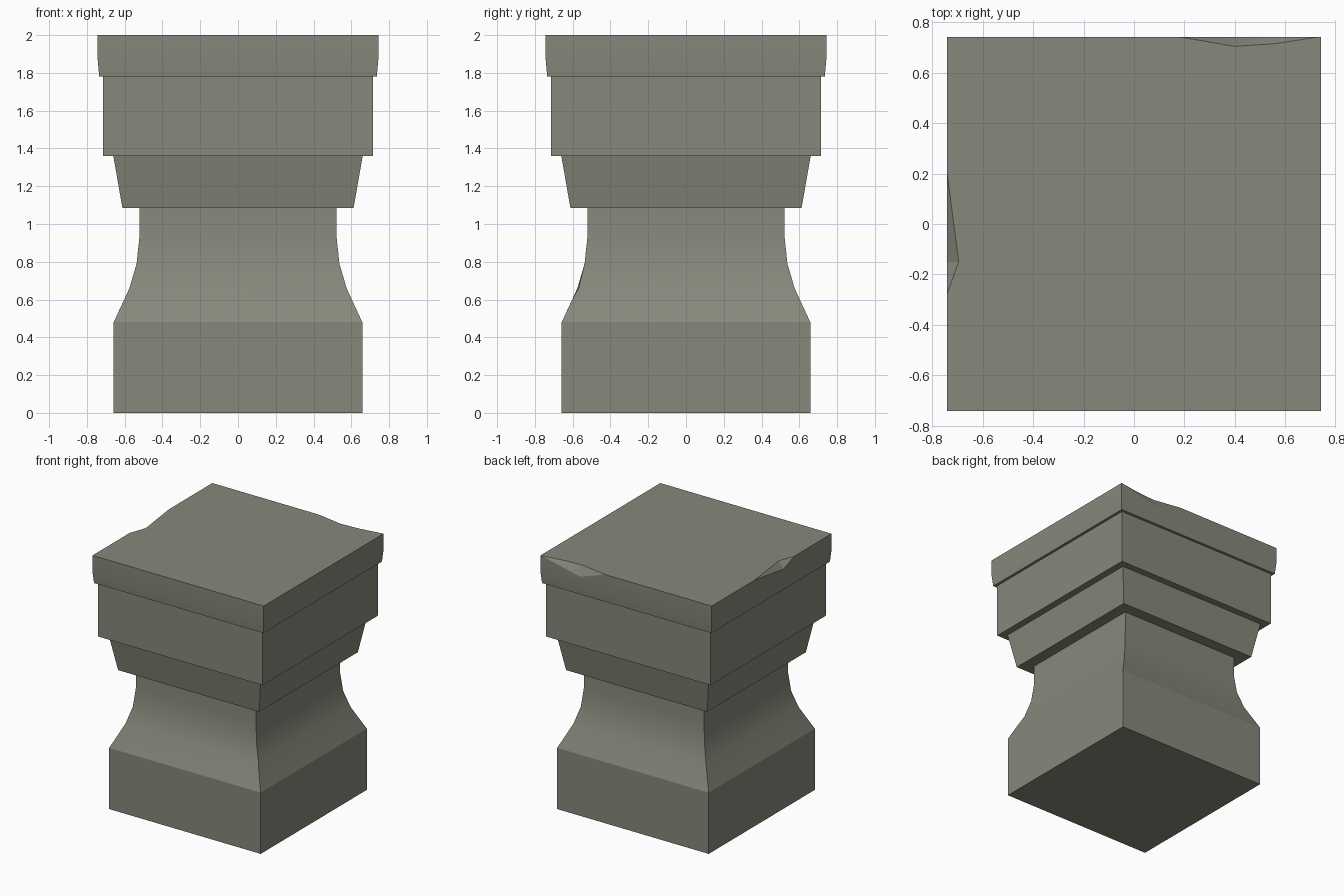
import bpy, bmesh, math

if "Cube" in bpy.data.objects:
    bpy.data.objects.remove(bpy.data.objects["Cube"])


def finish(name, bm):
    bmesh.ops.recalc_face_normals(bm, faces=bm.faces)
    mesh = bpy.data.meshes.new(name)
    bm.to_mesh(mesh)
    bm.free()
    obj = bpy.data.objects.new(name, mesh)
    bpy.context.collection.objects.link(obj)
    return obj


def square_loft(name, profile):
    """Stack square rings from (half width, height) pairs and cap both ends."""
    bm = bmesh.new()
    rings = [[bm.verts.new((sx * w, sy * w, z))
              for sx, sy in ((-1, -1), (1, -1), (1, 1), (-1, 1))]
             for w, z in profile]
    for low, high in zip(rings, rings[1:]):
        for i in range(4):
            j = (i + 1) % 4
            bm.faces.new((low[i], low[j], high[j], high[i]))
    bm.faces.new(rings[0][::-1])
    bm.faces.new(rings[-1])
    return finish(name, bm)


def chip(target, name, points):
    """Knock a convex flake out of the stone."""
    bm = bmesh.new()
    for p in points:
        bm.verts.new(p)
    bmesh.ops.convex_hull(bm, input=bm.verts)
    cutter = finish(name, bm)
    cutter.hide_render = True
    mod = target.modifiers.new(name, 'BOOLEAN')
    mod.operation = 'DIFFERENCE'
    mod.solver = 'EXACT'
    mod.object = cutter
    bpy.context.view_layer.objects.active = target
    bpy.ops.object.modifier_apply(modifier=mod.name)
    bpy.data.objects.remove(cutter)


# Stone pedestal: plinth, flared shaft, tapered collar, block and cap slab
W = 0.743
pedestal = square_loft("stone_pedestal", [
    (0.658, 0), (0.658, 0.48),
    (0.575, 0.66), (0.537, 0.79), (0.522, 0.93), (0.522, 1.085),
    (0.612, 1.085), (0.66, 1.36),
    (0.714, 1.36), (0.714, 1.782),
    (0.735, 1.782), (W, 1.87), (W, 2.0)])
stone = bpy.data.materials.new("dark_stone")
stone.diffuse_color = (0.245, 0.245, 0.2, 1)
stone.use_nodes = True
stone.node_tree.nodes["Principled BSDF"].inputs["Base Color"].default_value = stone.diffuse_color
pedestal.data.materials.append(stone)

# Chip on the back edge of the cap
chip(pedestal, "back_chip", [
    (0.18, W, 2), (0.40, 0.705, 2), (0.56, 0.716, 2), (0.735, W, 2),
    (0.40, W, 1.925), (0.45, 0.79, 2.04)])

# Chip on the left edge of the cap
chip(pedestal, "left_chip", [
    (-W, -0.28, 2), (-0.696, -0.15, 2), (-W, 0.21, 2),
    (-W, -0.15, 1.95), (-0.79, -0.1, 2.04)])

# Chip on the front right corner of the shaft
chip(pedestal, "corner_chip", [
    (0.537, -0.537, 0.79), (0.54, -0.575, 0.66), (0.575, -0.568, 0.66),
    (0.613, -0.613, 0.58), (0.65, -0.65, 0.68)])

# Every face takes the stone colour
for face in pedestal.data.polygons:
    face.material_index = 0

# Smooth the flare, keep the mouldings crisp
bpy.ops.object.select_all(action='DESELECT')
pedestal.select_set(True)
bpy.context.view_layer.objects.active = pedestal
bpy.ops.object.shade_smooth_by_angle(angle=math.radians(20))
